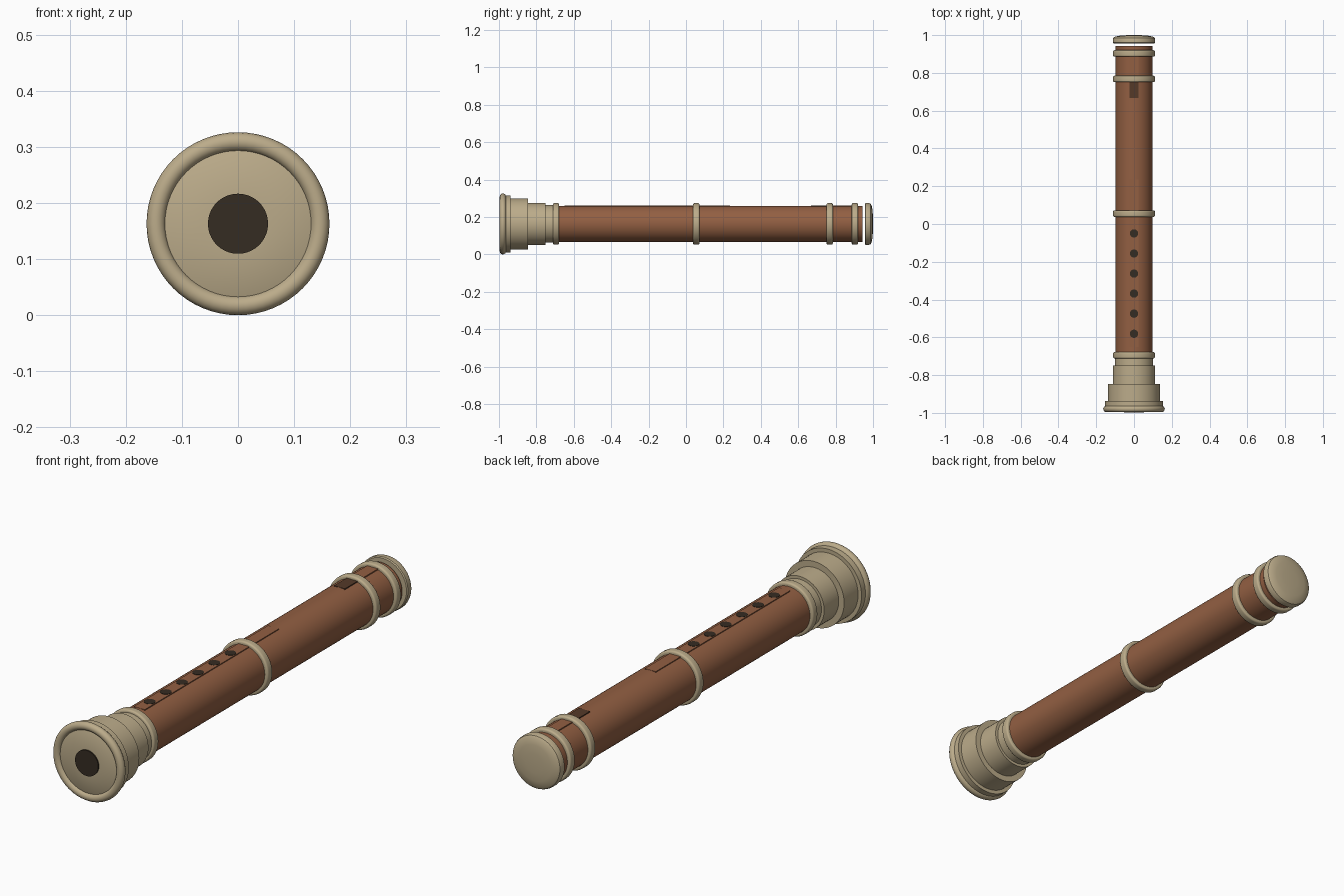
import bpy, bmesh, math
from mathutils import Matrix

if "Cube" in bpy.data.objects:
    bpy.data.objects.remove(bpy.data.objects["Cube"])

AXIS_Z = 0.163
BODY_R = 0.097


def material(name, rgb):
    m = bpy.data.materials.new(name)
    m.diffuse_color = (*rgb, 1)
    m.use_nodes = True
    m.node_tree.nodes["Principled BSDF"].inputs["Base Color"].default_value = m.diffuse_color
    return m


wood = material("reddish brown wood", (0.29, 0.115, 0.055))
ivory = material("ivory", (0.50, 0.41, 0.255))
dark = material("dark bore", (0.036, 0.025, 0.016))
shade = material("dark brown wood", (0.09, 0.042, 0.022))


def finish(bm, name, mat):
    bmesh.ops.recalc_face_normals(bm, faces=bm.faces)
    me = bpy.data.meshes.new(name)
    bm.to_mesh(me)
    bm.free()
    ob = bpy.data.objects.new(name, me)
    bpy.context.collection.objects.link(ob)
    me.materials.append(mat)
    bpy.context.view_layer.objects.active = ob
    ob.select_set(True)
    bpy.ops.object.shade_smooth_by_angle(angle=math.radians(35))
    ob.select_set(False)
    return ob


def lathe(name, profile, mat, closed=False, segments=64):
    """Turn (y, radius) points around the long axis."""
    bm = bmesh.new()
    verts = [bm.verts.new((r, y, AXIS_Z)) for y, r in profile]
    pairs = list(zip(verts, verts[1:]))
    if closed:
        pairs.append((verts[-1], verts[0]))
    edges = [bm.edges.new(p) for p in pairs]
    bmesh.ops.spin(bm, geom=verts + edges, cent=(0, 0, AXIS_Z), axis=(0, 1, 0),
                   angle=math.tau, steps=segments)
    bmesh.ops.remove_doubles(bm, verts=bm.verts, dist=1e-5)
    return finish(bm, name, mat)


def ring(name, y, half, r_out, r_in=0.09):
    """Collar with a rounded outer edge."""
    b = 0.008
    pts = [(y - half, r_in), (y - half, r_out - b)]
    for i in range(1, 6):
        a = math.pi / 2 * i / 5
        pts.append((y - half + b * (1 - math.cos(a)), r_out - b + b * math.sin(a)))
    pts += [(2 * y - py, r) for py, r in reversed(pts)]
    return lathe(name, pts, ivory, closed=True)


def plate(name, y0, y1, top, half_w, mat):
    bm = bmesh.new()
    bmesh.ops.create_cube(bm, size=1, matrix=Matrix.Translation((0, (y0 + y1) / 2, top - 0.004))
                          @ Matrix.Diagonal((2 * half_w, y1 - y0, 0.008, 1)))
    return finish(bm, name, mat)


# Wooden tube
lathe("wooden_tube", [(-0.72, 0), (-0.72, BODY_R), (0.943, BODY_R), (0.943, 0)], wood)

# Collars along the tube
for i, y in enumerate((-0.695, 0.055, 0.768, 0.903)):
    ring(f"collar_{i + 1}", y, 0.017, 0.111)

# Stepped bell with a nearly flat mouth
lathe("stepped_bell", [
    (-0.70, 0), (-0.70, 0.1), (-0.75, 0.1), (-0.75, 0.112), (-0.846, 0.112),
    (-0.846, 0.137), (-0.938, 0.137), (-0.938, 0.153), (-0.975, 0.153),
    (-0.985, 0.134), (-0.992, 0.054), (-0.992, 0)], ivory)

# Rounded rim of the bell
lathe("bell_rim", [(-0.979 + 0.017 * math.cos(math.tau * i / 16),
                    0.146 + 0.017 * math.sin(math.tau * i / 16)) for i in range(16)],
      ivory, closed=True)

# Dark opening in the bell
lathe("bell_opening", [(-0.99, 0), (-0.99, 0.0535), (-0.997, 0.0535), (-0.997, 0)], dark)

# Separate end cap with a soft dome
lathe("end_cap", [(0.956, 0), (0.956, 0.108), (0.96, 0.112), (0.978, 0.112), (0.986, 0.109),
                  (0.992, 0.1), (0.997, 0.075), (0.9995, 0.04), (1.0, 0)], ivory)

# Flat strip under the finger holes, and the air window
plate("finger_strip", -0.65, 0.235, 0.2605, 0.025, wood)
plate("air_window", 0.668, 0.768, 0.261, 0.025, shade)
plate("air_channel", 0.768, 0.903, 0.261, 0.025, wood)

# Finger holes
for i in range(6):
    bm = bmesh.new()
    bmesh.ops.create_cone(bm, cap_ends=True, segments=24, radius1=0.022, radius2=0.022, depth=0.006,
                          matrix=Matrix.Translation((0, -0.05 - 0.1062 * i, 0.2588)))
    finish(bm, f"finger_hole_{i + 1}", dark)
